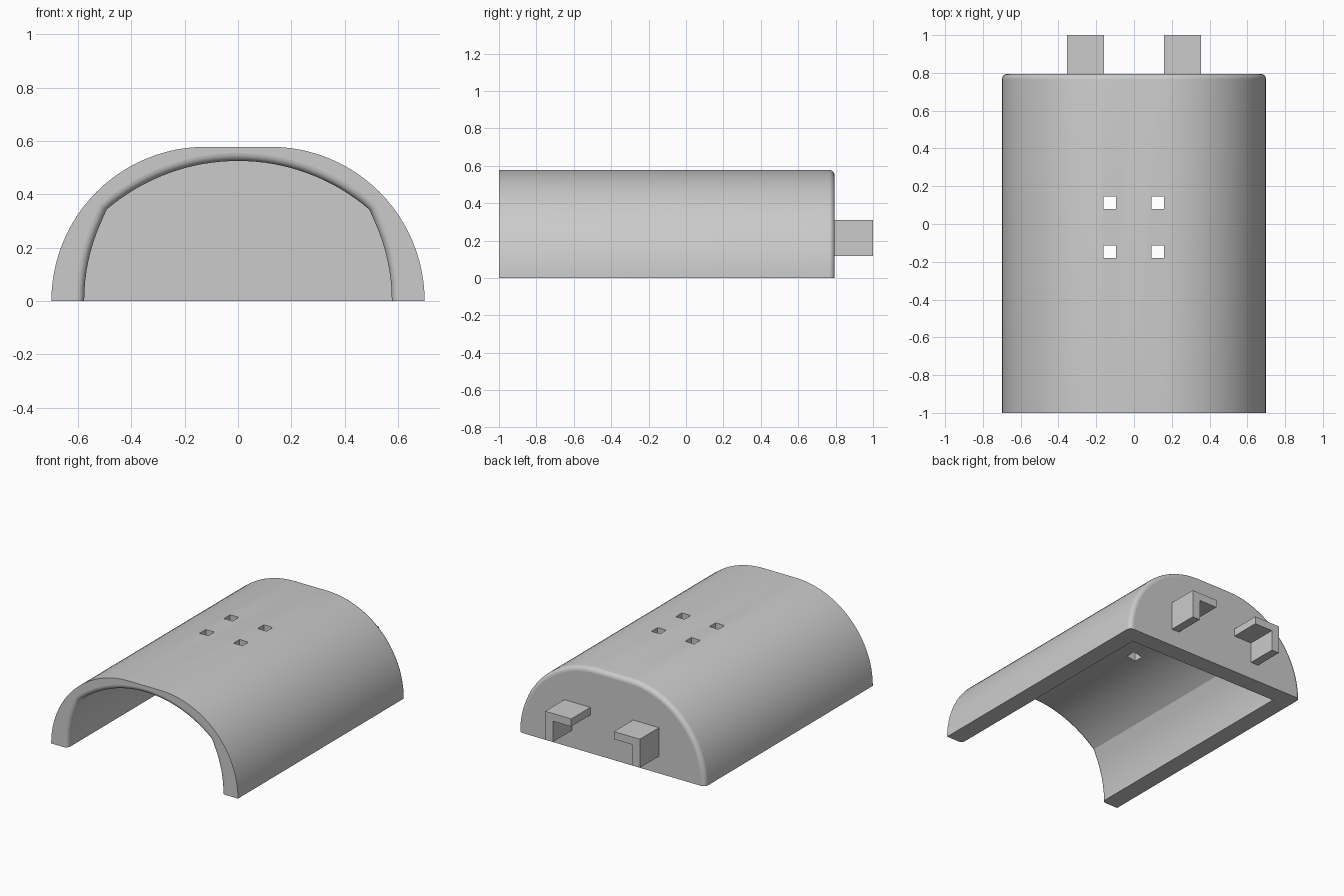
import bpy, bmesh
from math import sin, cos, pi, asin, sqrt
from mathutils import Vector

if "Cube" in bpy.data.objects:
    bpy.data.objects.remove(bpy.data.objects["Cube"])

grey = bpy.data.materials.new("plain grey")
grey.use_nodes = True
grey.diffuse_color = (0.6, 0.6, 0.6, 1)
grey.node_tree.nodes["Principled BSDF"].inputs["Base Color"].default_value = (0.6, 0.6, 0.6, 1)

FRONT, BACK, CAVITY = -1.0, 0.795, 0.675
HALF, HEIGHT, ROUND = 0.70, 0.578, 0.03
STEPS = 24


def mirrored(half):
    """Complete a right-hand half profile that ends on the centre line."""
    return half + [Vector((-p.x, p.y)) for p in reversed(half[:-1])]


def offset(profile, dist):
    """Move an open profile outward along its normals, ends staying on the ground."""
    out = []
    for i, p in enumerate(profile):
        t = profile[min(i + 1, len(profile) - 1)] - profile[max(i - 1, 0)]
        n = Vector((t.y, -t.x)).normalized()
        if i in (0, len(profile) - 1):
            n = Vector((1 if p.x > 0 else -1, 0))
        out.append(p + n * dist)
    return out


def make_object(name, bm):
    bmesh.ops.recalc_face_normals(bm, faces=bm.faces)
    mesh = bpy.data.meshes.new(name)
    bm.to_mesh(mesh)
    bm.free()
    mesh.materials.append(grey)
    obj = bpy.data.objects.new(name, mesh)
    bpy.context.collection.objects.link(obj)
    return obj


def box(bm, x0, x1, y0, y1, z0, z1):
    verts = bmesh.ops.create_cube(bm, size=1)["verts"]
    for v in verts:
        v.co = ((x0 + x1) / 2 + v.co.x * (x1 - x0),
                (y0 + y1) / 2 + v.co.y * (y1 - y0),
                (z0 + z1) / 2 + v.co.z * (z1 - z0))


# Outer profile: two quarter circles joined by a flat crown
flat = HALF - HEIGHT
outer = mirrored([Vector((flat + HEIGHT * cos(a), HEIGHT * sin(a)))
                  for a in (pi / 2 * i / STEPS for i in range(STEPS + 1))]
                 + [Vector((0, HEIGHT))])

# Inner profile: a steep side arc meeting a shallow roof arc
side_r, roof_r, kink_z, inner_top = 0.72, 0.757, 0.34, 0.525
side_n = 9
side = [Vector((0.577 - side_r + sqrt(side_r ** 2 - z * z), z))
        for z in (kink_z * i / side_n for i in range(side_n))]
roof_n = STEPS + 1 - side_n
sweep = asin(0.493 / roof_r)
roof = [Vector((roof_r * sin(a), inner_top - roof_r + roof_r * cos(a)))
        for a in (sweep * (1 - i / roof_n) for i in range(roof_n + 1))]
inner = mirrored(side + roof)

# Shell: rings from the cavity wall, out over the front lip, back to the rear wall
arc = [pi / 2 * i / 6 for i in range(7)]
rings = [(CAVITY, inner)]
rings += [(FRONT + ROUND * (1 - sin(a)), offset(inner, ROUND * (1 - cos(a)))) for a in arc]
rings.append((FRONT, outer))
rings += [(BACK - ROUND * (1 - sin(a)), offset(outer, -ROUND * (1 - cos(a)))) for a in arc]

bm = bmesh.new()
loops = [[bm.verts.new((p.x, y, p.y)) for p in prof] for y, prof in rings]
for a, b in zip(loops, loops[1:]):
    for i in range(len(a) - 1):
        bm.faces.new((a[i], a[i + 1], b[i + 1], b[i]))
bm.faces.new(loops[0])
bm.faces.new(loops[-1])
bm.faces.new([l[0] for l in loops] + [l[-1] for l in reversed(loops)])
shell = make_object("shell", bm)

# Four square holes through the crown
bm = bmesh.new()
for x in (-0.128, 0.125):
    for y in (-0.148, 0.112):
        box(bm, x - 0.033, x + 0.033, y - 0.033, y + 0.033, 0.4, 0.7)
cutter = make_object("hole_cutter", bm)
cutter.hide_render = True
cut = shell.modifiers.new("holes", "BOOLEAN")
cut.operation = "DIFFERENCE"
cut.solver = "EXACT"
cut.object = cutter
bpy.ops.object.select_all(action="DESELECT")
shell.select_set(True)
bpy.context.view_layer.objects.active = shell
bpy.ops.object.modifier_apply(modifier=cut.name)
bpy.data.objects.remove(cutter)
bpy.ops.object.shade_smooth_by_angle(angle=0.45)

# Keep the end walls and the underside flat
for f in shell.data.polygons:
    if abs(f.normal.y) > 0.998 or f.normal.z < -0.998:
        f.use_smooth = False

# Rear hooks: an L section with a top plate and an outer leg
for name, s in (("left_hook", 1), ("right_hook", -1)):
    bm = bmesh.new()
    section = ((0.16, 0.31), (0.355, 0.31), (0.355, 0.117),
               (0.297, 0.117), (0.297, 0.258), (0.16, 0.258))
    face = bm.faces.new([bm.verts.new((s * x, BACK - 0.005, z)) for x, z in section])
    ext = bmesh.ops.extrude_face_region(bm, geom=[face])["geom"]
    for v in ext:
        if isinstance(v, bmesh.types.BMVert):
            v.co.y = 1.0
    make_object(name, bm)
